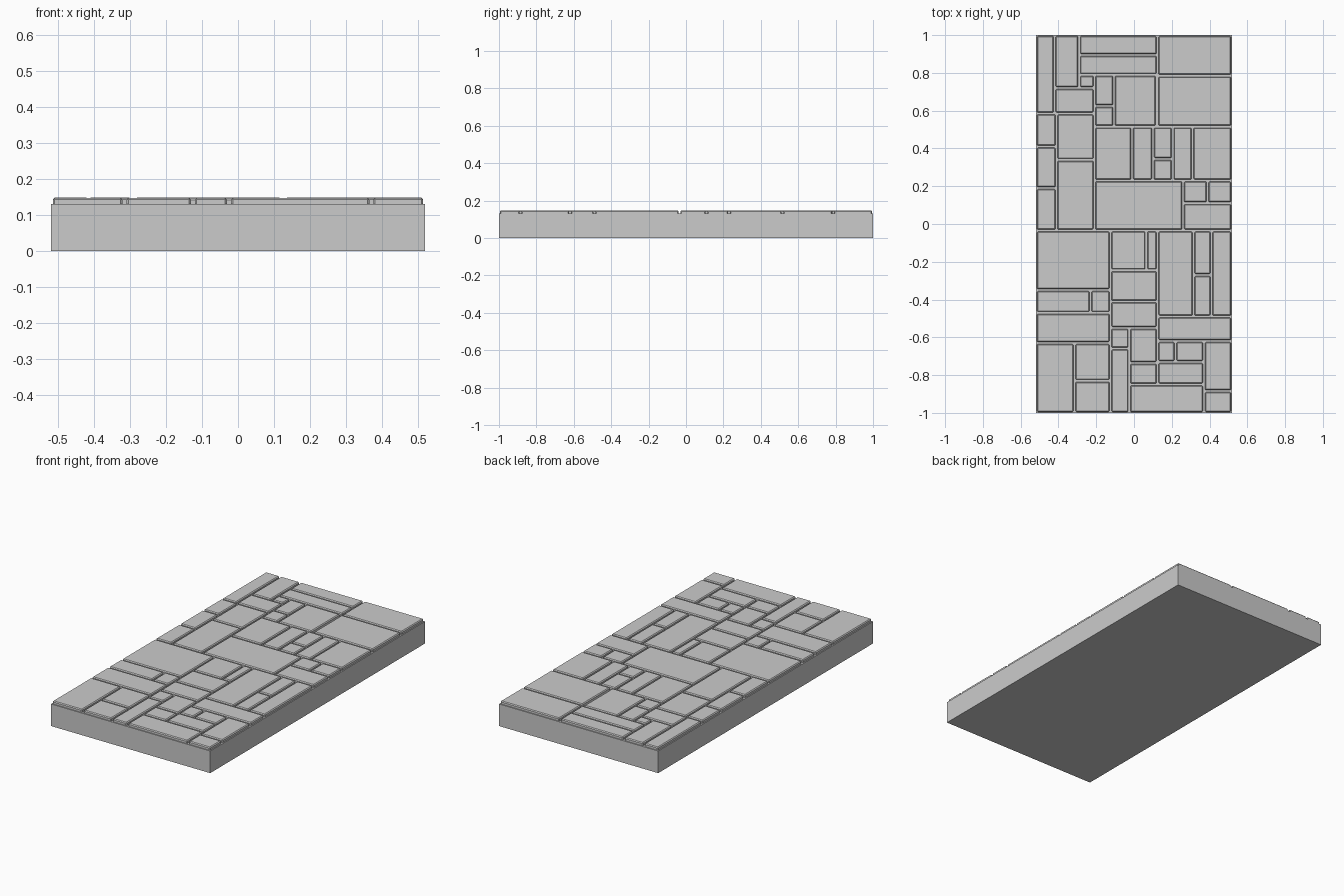
import bpy, bmesh, random
from mathutils import Matrix, Vector

if "Cube" in bpy.data.objects:
    bpy.data.objects.remove(bpy.data.objects["Cube"])

random.seed(4)
GAP = 0.0055       # inset of each stone from its cell edge
TOP = 0.148        # height of the paving surface
BED = 0.13         # height of the mortar bed
S = None           # a single, undivided stone


def add_box(bm, x0, x1, y0, y1, z0, z1):
    centre = Vector(((x0 + x1) / 2, (y0 + y1) / 2, (z0 + z1) / 2))
    size = Vector((x1 - x0, y1 - y0, z1 - z0, 1))
    bmesh.ops.create_cube(bm, size=1, matrix=Matrix.Translation(centre) @ Matrix.Diagonal(size))


def finish(bm, name):
    mesh = bpy.data.meshes.new(name)
    bm.to_mesh(mesh)
    bm.free()
    obj = bpy.data.objects.new(name, mesh)
    bpy.context.collection.objects.link(obj)
    return obj


def lay(bm, x0, x1, y0, y1, plan):
    """Lay one stone, or split the cell at the cuts in plan: (axis, child, cut, child, ...)."""
    if plan is S:
        top = TOP - random.uniform(0, 0.001)
        add_box(bm, x0 + GAP, x1 - GAP, y0 + GAP, y1 - GAP, BED - 0.015, top)
        return
    axis, children, cuts = plan[0], plan[1::2], plan[2::2]
    lo, hi = (x0, x1) if axis == "x" else (y0, y1)
    edges = [lo, *cuts, hi]
    for child, a, b in zip(children, edges, edges[1:]):
        if axis == "x":
            lay(bm, a, b, y0, y1, child)
        else:
            lay(bm, x0, x1, a, b, child)


W = 0.519
# Upper half of the paving: x0, x1, y0, y1, split plan
upper = [
    (-W, -.42, .585, 1, S),
    (-.42, -.29, .72, 1, S),
    (-.42, -.21, .585, .72, S),
    (-.29, -.21, .72, .79, S),
    (-.29, .125, .79, 1, ("y", S, .895, S)),
    (-.21, .12, .515, .79, ("x", ("y", S, .625, S), -.105, S)),
    (.125, W, .515, 1, ("y", S, .785, S)),
    (-W, -.21, -.035, .585,
     ("x", ("y", S, .19, S, .41, S), -.41, ("y", S, .34, S))),
    (-.21, W, -.035, .515,
     ("y", ("x", S, .26, ("y", S, .11, ("x", S, .39, S))),
      .23, ("x", S, -.01, S, .1, ("y", S, .345, S), .205, S, .31, S))),
]
# Lower half of the paving
lower = [
    (-W, -.125, -1, -.035,
     ("y", ("x", S, -.315, ("y", S, -.83, S)), -.63, S,
      -.47, ("x", S, -.23, S), -.35, S)),
    (-.125, .125, -.55, -.035,
     ("y", S, -.41, S, -.245, ("x", S, .065, S))),
    (-.125, -.025, -1, -.55, ("y", S, -.66, S)),
    (-.025, .125, -.85, -.55, ("y", S, -.735, S)),
    (-.025, .37, -1, -.85, S),
    (.125, W, -.62, -.035,
     ("y", S, -.49, ("x", S, .315, ("y", S, -.27, S), .41, S))),
    (.125, .37, -.85, -.62, ("y", S, -.73, ("x", S, .22, S))),
    (.37, W, -1, -.62, ("y", S, -.885, S)),
]

# Solid bed under the stones
bm = bmesh.new()
add_box(bm, -W, W, -1, 1, 0, BED)
finish(bm, "paving_bed")

# Chamfered stones
for name, cells in (("upper_stones", upper), ("lower_stones", lower)):
    bm = bmesh.new()
    for cell in cells:
        lay(bm, *cell)
    stones = finish(bm, name)
    bevel = stones.modifiers.new("chamfer", "BEVEL")
    bevel.width = 0.005
    bevel.segments = 1
